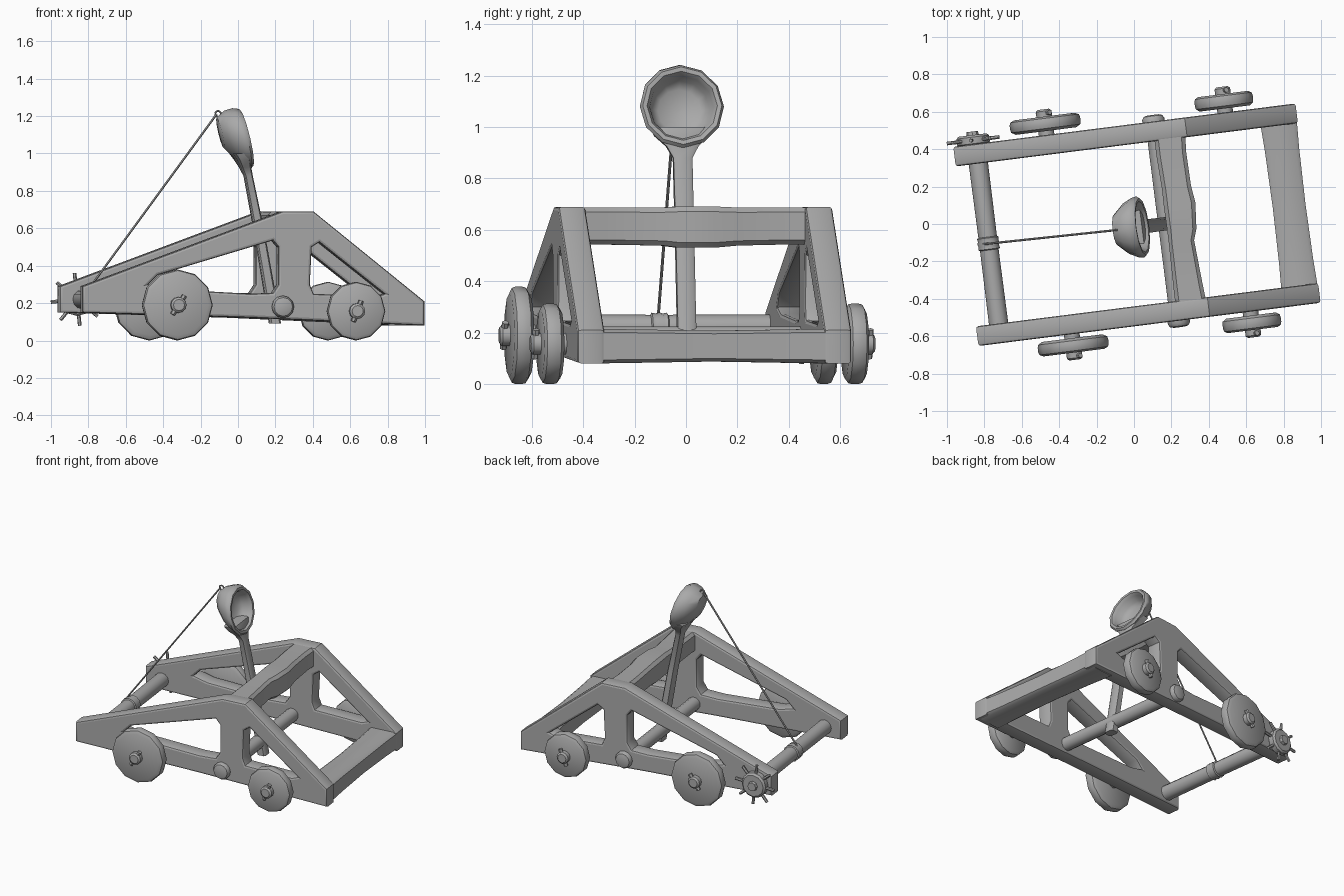
import bpy, bmesh, math
from mathutils import Vector, Matrix

if "Cube" in bpy.data.objects:
    bpy.data.objects.remove(bpy.data.objects["Cube"])

V = Vector
X, Y, Z = V((1, 0, 0)), V((0, 1, 0)), V((0, 0, 1))
# the whole machine is turned slightly on the ground
TURN = Matrix.Rotation(math.radians(7.2), 4, 'Z') @ Matrix.Translation((0, -0.006, 0))

grey = bpy.data.materials.new("plain_grey")
grey.diffuse_color = (0.4, 0.4, 0.4, 1)
grey.use_nodes = True
grey.node_tree.nodes["Principled BSDF"].inputs["Base Color"].default_value = grey.diffuse_color


def finish(name, mesh, angle=40):
    mesh.materials.clear()
    mesh.materials.append(grey)
    mesh.transform(TURN)
    mesh.polygons.foreach_set("use_smooth", [True] * len(mesh.polygons))
    mesh.set_sharp_from_angle(angle=math.radians(angle))
    ob = bpy.data.objects.new(name, mesh)
    bpy.context.collection.objects.link(ob)
    return ob


def loft(name, rings, angle=40):
    """Skin a list of equal point rings and cap both ends."""
    bm = bmesh.new()
    vs = [[bm.verts.new(p) for p in r] for r in rings]
    n = len(vs[0])
    for a, b in zip(vs, vs[1:]):
        for i in range(n):
            j = (i + 1) % n
            bm.faces.new((a[i], a[j], b[j], b[i]))
    bm.faces.new(vs[0][::-1])
    bm.faces.new(vs[-1])
    bmesh.ops.recalc_face_normals(bm, faces=bm.faces)
    me = bpy.data.meshes.new(name)
    bm.to_mesh(me)
    bm.free()
    return finish(name, me, angle)


def circle(c, a, b, n=12):
    return [V(c) + a * math.cos(2 * math.pi * i / n) + b * math.sin(2 * math.pi * i / n)
            for i in range(n)]


def block(c, a, b, k=0.75):
    """Rectangle with cut corners."""
    pts = ((1, -k), (1, k), (k, 1), (-k, 1), (-1, k), (-1, -k), (-k, -1), (k, -1))
    return [V(c) + a * s + b * t for s, t in pts]


def rod(name, p, q, r, n=12):
    p, q = V(p), V(q)
    d = (q - p).normalized()
    a = d.orthogonal().normalized()
    b = d.cross(a)
    return loft(name, [circle(p, a * r, b * r, n), circle(q, a * r, b * r, n)])


def disc(name, u, z, side, profile, n=12):
    """Turned part on a sideways axle; profile holds (distance out, radius)."""
    return loft(name, [circle((u, side * v, z), X * r, Z * r, n) for v, r in profile])


def side_frame(name, v):
    """Triangular side cut from one slab, with two openings beside a post."""
    outlines = [
        [(-.907, .15), (.0, .122), (.937, .08), (.937, .21), (.34, .69), (.17, .69), (-.907, .29)],
        [(-.55, .30), (-.45, .275), (.0, .25), (.12, .255), (.15, .30), (.15, .50), (.12, .535), (-.5, .35)],
        [(.32, .30), (.34, .25), (.68, .235), (.72, .25), (.37, .525), (.33, .50)],
    ]
    cu = bpy.data.curves.new(name, 'CURVE')
    cu.dimensions, cu.fill_mode = '2D', 'BOTH'
    bevel = 0.014
    cu.extrude, cu.bevel_depth, cu.bevel_resolution, cu.offset = .053 - bevel, bevel, 1, -bevel
    for pts in outlines:
        sp = cu.splines.new('POLY')
        sp.points.add(len(pts) - 1)
        for p, (u, z) in zip(sp.points, pts):
            p.co = (u, z, 0, 1)
        sp.use_cyclic_u = True
    tmp = bpy.data.objects.new("outline_helper", cu)
    bpy.context.collection.objects.link(tmp)
    bpy.context.view_layer.update()
    dg = bpy.context.evaluated_depsgraph_get()
    me = bpy.data.meshes.new_from_object(tmp.evaluated_get(dg))
    bpy.data.objects.remove(tmp)
    me.transform(Matrix.Translation((0, v, 0)) @ Matrix.Rotation(math.pi / 2, 4, 'X'))
    finish(name, me, 35)


def pin(name, u, z, v, half, r, ang):
    d = V((math.cos(ang), 0, math.sin(ang))) * half
    c = V((u, v, z))
    rod(name, c - d, c + d, r, 6)


# side frames, wheels and axle ends
for side, label in ((-1, "near"), (1, "far")):
    side_frame(label + "_side_frame", side * .484)
    for u, r, end, ang in ((-.404, .19, "front", 1.0), (.559, .157, "rear", 1.2)):
        disc(f"{label}_{end}_wheel", u, r, side,
             [(.558, r * .86), (.572, r * .98), (.588, r), (.61, r), (.626, r * .97), (.636, r * .86)])
        disc(f"{label}_{end}_hub", u, r, side, [(.45, .042), (.665, .042), (.675, .03)])
        pin(f"{label}_{end}_hub_pin", u, r, side * .655, .06, .014, ang)
    disc(label + "_axle_cap", .172, .18, side,
         [(.52, .058), (.55, .06), (.566, .05), (.572, .03)])

# cross beams, a little swollen or narrowed at the middle
loft("top_cross_beam", [block((u, v, z), X * a, Z * b) for v, u, z, a, b in (
    (-.5, .25, .615, .085, .072), (-.35, .245, .615, .078, .072), (-.12, .24, .613, .068, .074),
    (-.06, .25, .611, .078, .080), (.08, .255, .611, .085, .080), (.17, .25, .613, .078, .074),
    (.35, .245, .615, .08, .072), (.5, .25, .615, .085, .072))])
loft("rear_cross_beam", [block((.835, v, .148), X * a, Z * b, .8) for v, a, b in (
    (-.5, .10, .068), (-.3, .092, .065), (0, .088, .060), (.3, .092, .065), (.5, .10, .068))])

# axles between the sides
rod("arm_axle", (.172, -.5, .18), (.172, .5, .18), .046)
loft("winch_axle", [circle((-.785, v, .22), X * r, Z * r) for v, r in (
    (-.5, .052), (-.05, .05), (.05, .05), (.5, .052), (.56, .045))])

# spiked winch wheel
disc("winch_wheel", -.797, .22, 1, [(.53, .078), (.54, .088), (.575, .088), (.586, .075)])
disc("winch_hub", -.797, .22, 1, [(.58, .035), (.605, .03)], 8)
for i in range(8):
    a = math.pi * i / 4 + .1
    d = V((math.cos(a), 0, math.sin(a)))
    c = V((-.797, .558, .22))
    rod(f"winch_spike_{i + 1}", c + d * .07, c + d * .142, .01, 6)

# throwing arm widening into the cup
loft("throwing_arm", [block((u, -.014, z), X * a, Y * b, .7) for u, z, a, b in (
    (.197, .09, .03, .036), (.108, .6, .026, .036), (.052, .88, .022, .037),
    (.036, .925, .028, .062), (.020, .965, .035, .105), (.0, 1.0, .04, .12))])

# cup, deepest toward its upper half
n_axis, up = V((.973, 0, .23)), V((-.23, 0, .973))
cup = [(.004, -.125), (.085, -.118), (.135, -.07), (.16, -.025), (.165, 0), (.155, .014),
       (.138, .012), (.125, -.008), (.115, -.05), (.085, -.075), (.004, -.08)]
loft("cup", [circle(V((.03, -.014, 1.08)) + n_axis * d + up * (-.5 * min(d, 0) * (i < 6)),
                    up * r, Y * r, 12) for i, (r, d) in enumerate(cup)], 50)

# pull rope, its eyelet and the coil on the winch
rod("pull_rope", (-.118, -.014, 1.21), (-.815, .0, .262), .006, 6)
eye = [V((-.11 + .016 * math.cos(t), -.014, 1.212 + .016 * math.sin(t)))
       for t in [2 * math.pi * i / 8 for i in range(8)]]
for i in range(8):
    rod(f"eyelet_part_{i + 1}", eye[i], eye[(i + 1) % 8], .005, 6)
loft("rope_coil", [circle((-.785, v, .22), X * r, Z * r) for v, r in (
    (-.035, .05), (-.03, .058), (-.015, .055), (0, .059), (.015, .055), (.03, .058), (.035, .05))])
